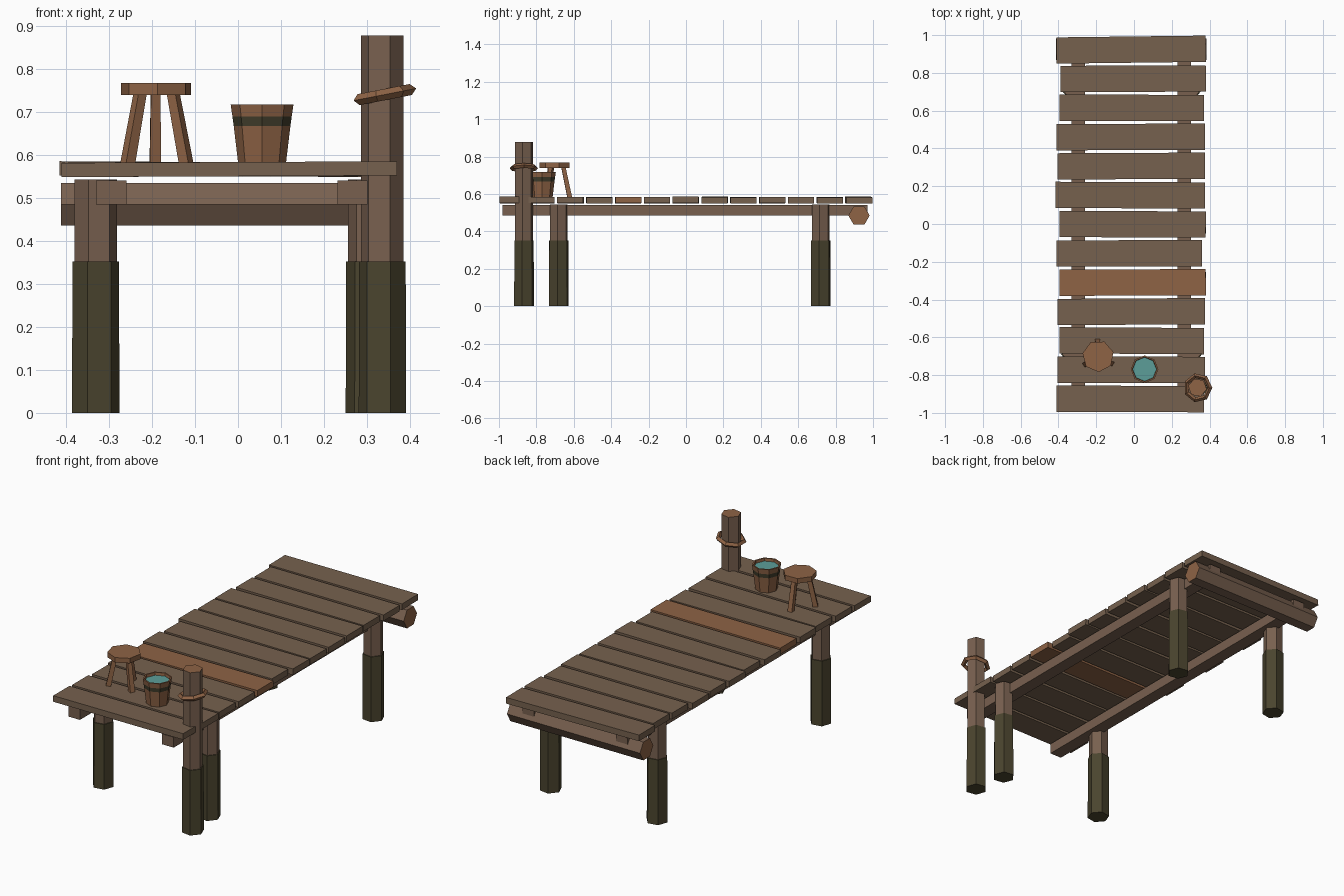
import bpy, bmesh, math, random
from mathutils import Matrix

random.seed(4)
if "Cube" in bpy.data.objects:
    bpy.data.objects.remove(bpy.data.objects["Cube"], do_unlink=True)


def material(name, rgb):
    """Flat material from an 8-bit display colour."""
    linear = [((c / 255 + 0.055) / 1.055) ** 2.4 for c in rgb] + [1]
    m = bpy.data.materials.new(name)
    m.use_nodes = True
    m.diffuse_color = linear
    m.node_tree.nodes["Principled BSDF"].inputs["Base Color"].default_value = linear
    return m


PLANK = material("weathered plank", (118, 97, 78))
POST = material("post wood", (120, 96, 79))
LIGHT = material("fresh wood", (142, 99, 69))
MOSS = material("mossy wood", (74, 68, 46))
BAND = material("bucket band", (66, 62, 44))
WATER = material("water", (92, 158, 153))


def finish(name, bm, mats, matrix=Matrix()):
    bmesh.ops.recalc_face_normals(bm, faces=bm.faces)
    bm.transform(matrix)
    mesh = bpy.data.meshes.new(name)
    bm.to_mesh(mesh)
    bm.free()
    for m in mats:
        mesh.materials.append(m)
    obj = bpy.data.objects.new(name, mesh)
    bpy.context.collection.objects.link(obj)
    return obj


def loft(name, sides, rings, mats, turn=0, matrix=Matrix()):
    """Join polygon rings (x, y, z, radius); mats lists bottom cap, each band, top cap."""
    bm = bmesh.new()
    palette = list(dict.fromkeys(mats))
    loops = []
    for x, y, z, r in rings:
        angles = [math.radians(turn) + math.tau * i / sides for i in range(sides)]
        loops.append([bm.verts.new((x + r * math.cos(a), y + r * math.sin(a), z)) for a in angles])
    bm.faces.new(loops[0][::-1]).material_index = palette.index(mats[0])
    for low, high, m in zip(loops, loops[1:], mats[1:]):
        for i in range(sides):
            j = (i + 1) % sides
            bm.faces.new((low[i], low[j], high[j], high[i])).material_index = palette.index(m)
    bm.faces.new(loops[-1]).material_index = palette.index(mats[-1])
    return finish(name, bm, palette, matrix)


def box(name, centre, size, mat, yaw=0, roll=0):
    bm = bmesh.new()
    bmesh.ops.create_cube(bm, size=1)
    matrix = (Matrix.Translation(centre) @ Matrix.Rotation(yaw, 4, "Z")
              @ Matrix.Rotation(roll, 4, "Y") @ Matrix.Diagonal((*size, 1)))
    return finish(name, bm, [mat], matrix)


def pile(name, x, y, top, radius, turn, cap):
    """Hexagonal post with a thicker mossy foot."""
    foot = radius + 0.006
    rings = [(x, y, 0, foot), (x, y, 0.352, foot - 0.001), (x, y, 0.352, radius), (x, y, top, radius)]
    loft(name, 6, rings, [MOSS, MOSS, MOSS, POST, cap], turn)


# Deck planks, front to back
left_ends = [-.41, -.405, -.395, -.405, -.395, -.41, -.395, -.415, -.405, -.41, -.395, -.39, -.41]
right_ends = [.37, .375, .37, .375, .38, .36, .38, .375, .375, .375, .37, .38, .38]
for i, (a, b) in enumerate(zip(left_ends, right_ends)):
    y = -0.926 + i * 0.1541
    yaw = 0.012 if i == 12 else random.uniform(-0.007, 0.007)
    box(f"deck_plank_{i + 1}", ((a + b) / 2, y, 0.567), (b - a, 0.139, 0.033),
        LIGHT if i == 4 else PLANK, yaw, random.uniform(-0.006, 0.006))

# Long beams and the legs on their outer sides
for side, beam_x, leg_x, turn in (("right", -0.295, -0.331, 10), ("left", 0.266, 0.306, -8)):
    box(f"{side}_beam", (beam_x, -0.005, 0.513), (0.07, 1.95, 0.056), POST)
    for end, y in (("front", -0.68), ("back", 0.72)):
        pile(f"{end}_{side}_leg", leg_x, y, 0.543, 0.05, turn, POST)

# Cross log under the back edge
loft("cross_log", 6, [(0, 0, -0.412, 0.057), (0, 0, 0.384, 0.057)], [LIGHT, POST, LIGHT], 90,
     Matrix.Translation((0, 0.925, 0.485)) @ Matrix.Rotation(math.pi / 2, 4, "Y"))

# Mooring post with rope ring
pile("mooring_post", 0.336, -0.866, 0.878, 0.05, -10, LIGHT)
bpy.ops.mesh.primitive_torus_add(major_segments=7, minor_segments=4, major_radius=0.065,
                                 minor_radius=0.013, location=(0.338, -0.867, 0.74),
                                 rotation=(0, math.radians(-11), 0))
rope = bpy.context.object
rope.name = "rope_ring"
rope.data.materials.append(LIGHT)

# Stool
sx, sy = -0.19, -0.7
loft("stool_seat", 7, [(sx, sy, 0.74, 0.084), (sx, sy, 0.767, 0.084)], [LIGHT] * 3, 15)
for i in range(3):
    a = math.radians(92 + 120 * i)
    c, s = math.cos(a), math.sin(a)
    loft(f"stool_leg_{i + 1}", 4,
         [(sx + 0.078 * c, sy + 0.078 * s, 0.583, 0.018), (sx + 0.045 * c, sy + 0.045 * s, 0.741, 0.016)],
         [LIGHT] * 3, 92 + 120 * i + 45)

# Bucket with a dark band and water inside
profile = [(0.584, 0.056), (0.668, 0.066), (0.69, 0.069), (0.717, 0.073), (0.717, 0.065), (0.702, 0.063)]
loft("bucket", 8, [(0.056, -0.769, z, r) for z, r in profile],
     [LIGHT, LIGHT, BAND, LIGHT, LIGHT, LIGHT, WATER])
